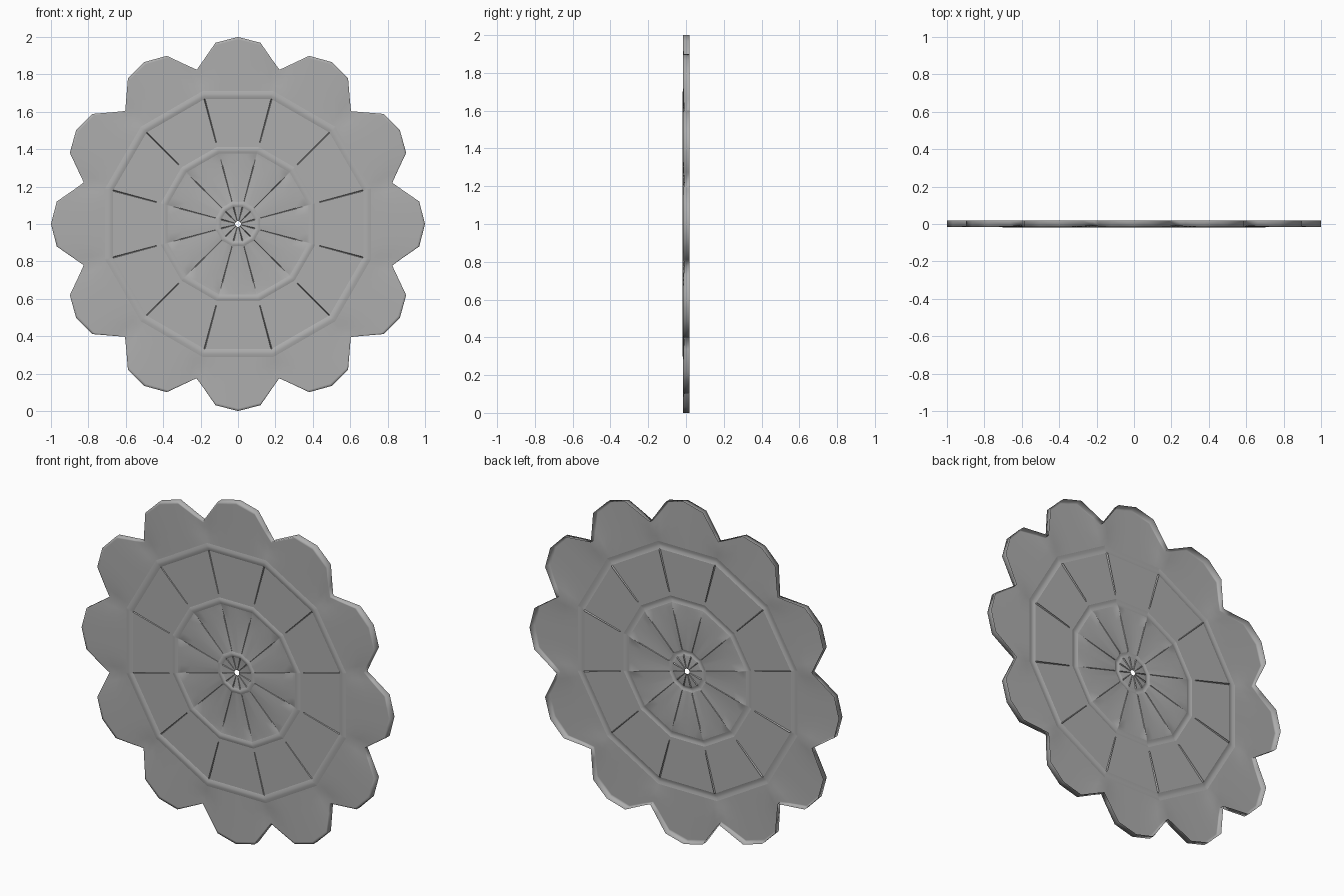
import bpy, bmesh, math

old = bpy.data.objects.get("Cube")
if old:
    bpy.data.objects.remove(old, do_unlink=True)

N = 12
HALF = math.tan(math.pi / N)

grey = bpy.data.materials.new("stone grey")
grey.use_nodes = True
GREY = (0.42, 0.42, 0.42, 1)
grey.diffuse_color = GREY
grey.node_tree.nodes["Principled BSDF"].inputs["Base Color"].default_value = GREY


def build(name, rows, smooth=30):
    """Relief shell open at the back. rows: rings of (tangent, radial, height
    towards the front) for one sector, repeated N times round the disc."""
    bm = bmesh.new()
    grid = []
    for row in rows:
        ring = []
        for k in range(N):
            ang = 2 * math.pi * k / N
            s, c = math.sin(ang), math.cos(ang)
            for t, a, h in row:
                ring.append(bm.verts.new((a * s + t * c, -h, 1 + a * c - t * s)))
        grid.append(ring)
    for r0, r1 in zip(grid, grid[1:]):
        for i in range(len(r0)):
            j = (i + 1) % len(r0)
            bm.faces.new((r0[j], r1[j], r1[i], r0[i]))
    mesh = bpy.data.meshes.new(name)
    bm.to_mesh(mesh)
    bm.free()
    mesh.materials.append(grey)
    obj = bpy.data.objects.new(name, mesh)
    bpy.context.collection.objects.link(obj)
    bpy.ops.object.select_all(action="DESELECT")
    obj.select_set(True)
    bpy.context.view_layer.objects.active = obj
    bpy.ops.object.shade_smooth_by_angle(angle=math.radians(smooth))


def ring_part(name, profile, slit=0.02, bulge=0.0):
    """profile: (apothem, height, slit depth) of a twelve-sided ring."""
    columns = (-1, slit - 1, -0.5, 0, 0.5, 1 - slit)
    rows = []
    for a, h, depth in profile:
        rows.append([(u * a * HALF, a,
                      h - (depth if u == -1 else bulge * u * u if depth else 0))
                     for u in columns])
    build(name, rows)


# Centre hub with spokes around a small hole
ring_part("hub", [(0.015, 0.010, 0.003), (0.085, 0.013, 0.007), (0.09, 0.014, 0)],
          slit=0.15)
ring_part("hub_ring", [(0.09, 0.014, 0), (0.099, 0.018, 0),
                       (0.108, 0.018, 0), (0.118, 0.014, 0)])

# Fan of inner wedges
ring_part("inner_fan", [(0.118, 0.014, 0), (0.125, 0.014, 0.007),
                        (0.3, 0.014, 0.005), (0.36, 0.014, 0.004), (0.377, 0.014, 0)],
          slit=0.03, bulge=0.003)
ring_part("inner_ring", [(0.377, 0.014, 0), (0.389, 0.018, 0),
                         (0.401, 0.018, 0), (0.413, 0.014, 0)])

# Band of panels separated by slits
ring_part("panel_band", [(0.413, 0.014, 0), (0.435, 0.014, 0), (0.445, 0.014, 0.006),
                         (0.664, 0.014, 0.01), (0.668, 0.014, 0)])
ring_part("outer_ring", [(0.668, 0.014, 0), (0.682, 0.019, 0),
                         (0.695, 0.019, 0), (0.71, 0.0155, 0)])


# Petals with faceted tips, soft valleys between them and a rim turned back
def outline(u):
    pts = [(0, 0, 1), (0.55, 0.12, 0.969), (1, 0.22, 0.825)]
    v = abs(u)
    for (u0, x0, y0), (u1, x1, y1) in zip(pts, pts[1:]):
        if v <= u1:
            f = (v - u0) / (u1 - u0)
            return math.copysign(x0 + f * (x1 - x0), u), y0 + f * (y1 - y0)


petal_rows = []
for s in (0, 0.25, 0.5, 0.75, 0.95, 1):
    row = []
    for u in (-1, -0.85, -0.55, -0.25, 0, 0.25, 0.55, 0.85):
        x, y = outline(u)
        t = u * 0.71 * HALF * (1 - s) + x * s
        a = 0.71 * (1 - s) + y * s
        valley = 0.008 * abs(u) ** 4 * min(1, 2 * s)
        row.append((t, a, 0.0155 + 0.0015 * s - valley))
    petal_rows.append(row)
petal_rows.append([(t, a, -0.018) for t, a, h in petal_rows[-1]])
build("petals", petal_rows, smooth=100)
